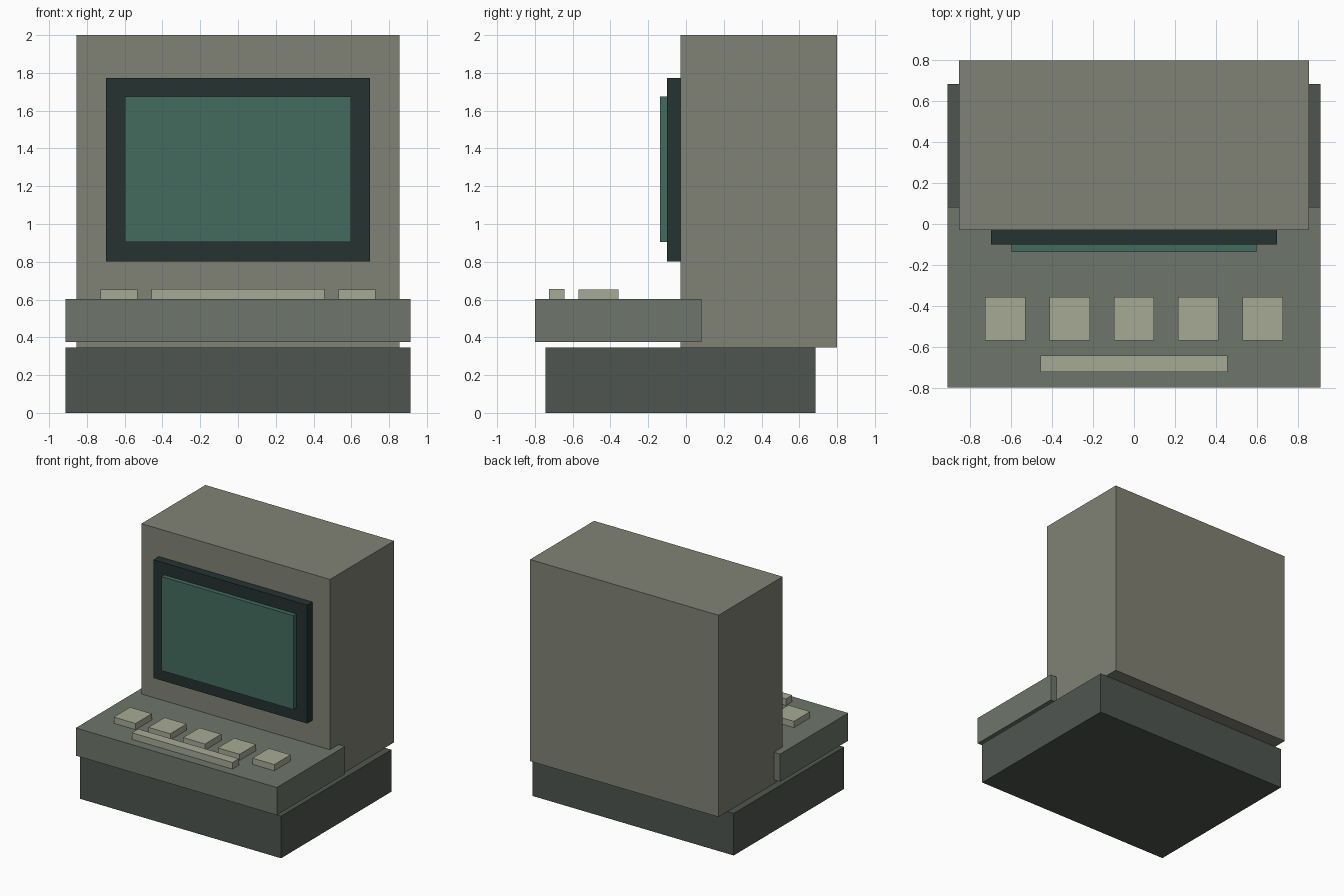
import bpy

if "Cube" in bpy.data.objects:
    bpy.data.objects.remove(bpy.data.objects["Cube"])


def paint(name, rgb):
    """Material from 0-255 display colour."""
    mat = bpy.data.materials.new(name)
    mat.diffuse_color = (*[(c / 255) ** 2.2 for c in rgb], 1)
    mat.use_nodes = True
    mat.node_tree.nodes["Principled BSDF"].inputs["Base Color"].default_value = mat.diffuse_color
    return mat


def box(name, x, y, z, mat):
    """Box spanning the given (min, max) ranges."""
    spans = (x, y, z)
    bpy.ops.mesh.primitive_cube_add(size=1, location=[(a + b) / 2 for a, b in spans])
    ob = bpy.context.object
    ob.name = name
    ob.scale = [b - a for a, b in spans]
    bpy.ops.object.transform_apply(location=False, rotation=False, scale=True)
    ob.data.materials.append(mat)
    return ob


case = paint("case_beige", (128, 129, 116))
dark = paint("base_grey", (80, 86, 81))
deck = paint("deck_grey", (110, 117, 106))
black = paint("bezel_dark", (42, 54, 52))
glass = paint("screen_green", (69, 106, 95))
cream = paint("key_cream", (166, 168, 148))

# Housing, base and keyboard shelf
box("base", (-0.913, 0.913), (-0.745, 0.685), (0, 0.345), dark)
box("monitor_case", (-0.856, 0.856), (-0.03, 0.8), (0.345, 2), case)
box("keyboard_deck", (-0.913, 0.913), (-0.8, 0.083), (0.375, 0.602), deck)

# Screen surround and glass
box("screen_bezel", (-0.698, 0.698), (-0.1, -0.02), (0.802, 1.773), black)
box("screen", (-0.599, 0.599), (-0.137, -0.07), (0.904, 1.675), glass)

# Row of five keys and the space bar
for i in range(5):
    cx = (i - 2) * 0.315
    box(f"key_{i + 1}", (cx - 0.099, cx + 0.099), (-0.57, -0.358), (0.59, 0.653), cream)
box("space_bar", (-0.457, 0.457), (-0.724, -0.642), (0.59, 0.656), cream)
